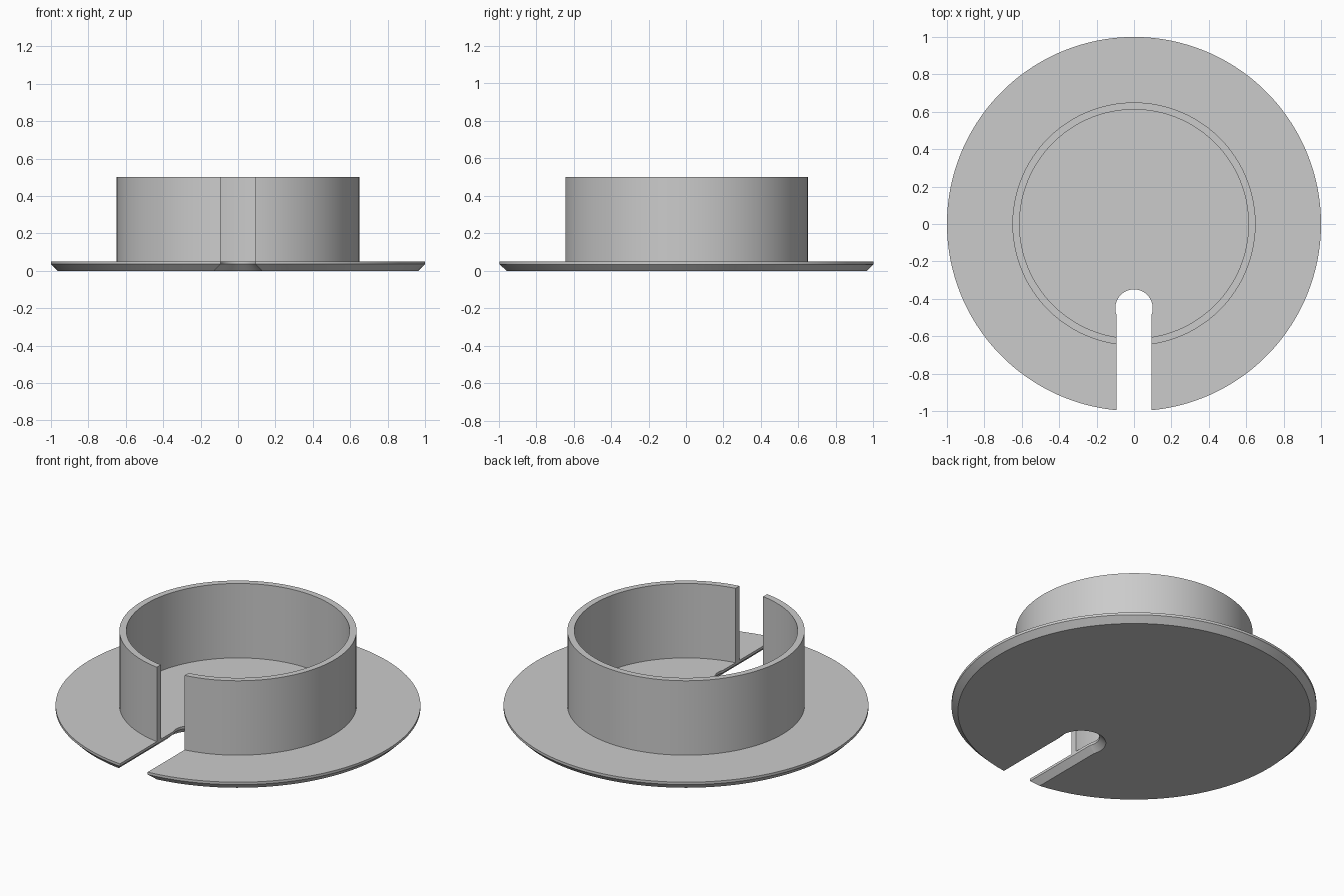
import bpy, bmesh
from math import sin, cos, asin, pi, radians

cube = bpy.data.objects.get("Cube")
if cube:
    bpy.data.objects.remove(cube, do_unlink=True)

SLOT = 0.093       # half width of the cable slot
HOLE_R = 0.1       # rounded end of the slot
HOLE_Y = -0.45
CHAMFER = 0.035
SEGMENTS = 128

grey = bpy.data.materials.new("light_grey_plastic")
grey.use_nodes = True
grey.diffuse_color = (0.6, 0.6, 0.6, 1)
grey.node_tree.nodes["Principled BSDF"].inputs["Base Color"].default_value = (0.6, 0.6, 0.6, 1)


def arc(radius, half_gap, y=0.0):
    """Points round a circle that is open at the front by the slot width."""
    start = asin(half_gap / radius)
    step = (2 * pi - 2 * start) / SEGMENTS
    angles = [start + step * i for i in range(SEGMENTS + 1)]
    return [(radius * sin(a), y - radius * cos(a)) for a in angles]


def cap(bm, ring):
    """Fill an outline with a strip of quads from its outer to its inner arc."""
    last = len(ring) - 1
    for i in range(SEGMENTS):
        bm.faces.new((ring[i], ring[i + 1], ring[last - i - 1], ring[last - i]))


def loft(name, layers):
    """Join matching outlines, given as (z, points), into a closed solid."""
    bm = bmesh.new()
    rings = [[bm.verts.new((x, y, z)) for x, y in pts] for z, pts in layers]
    for low, high in zip(rings, rings[1:]):
        for i in range(len(low)):
            j = (i + 1) % len(low)
            bm.faces.new((low[i], low[j], high[j], high[i]))
    cap(bm, rings[-1])
    cap(bm, rings[0])
    bmesh.ops.recalc_face_normals(bm, faces=bm.faces)
    mesh = bpy.data.meshes.new(name)
    bm.to_mesh(mesh)
    bm.free()
    mesh.materials.append(grey)
    obj = bpy.data.objects.new(name, mesh)
    bpy.context.collection.objects.link(obj)
    bpy.ops.object.select_all(action='DESELECT')
    obj.select_set(True)
    bpy.context.view_layer.objects.active = obj
    bpy.ops.object.shade_smooth_by_angle(angle=radians(30))


def flange_outline(inset):
    gap = SLOT + inset
    return arc(1 - inset, gap) + arc(HOLE_R + inset, gap, HOLE_Y)[::-1]


# Slotted disc with a chamfered underside
loft("flange", [(0, flange_outline(CHAMFER)),
                (CHAMFER, flange_outline(0)),
                (0.05, flange_outline(0))])

# Open collar, its foot sunk slightly into the disc
collar_outline = arc(0.65, SLOT) + arc(0.612, SLOT)[::-1]
loft("collar", [(0.045, collar_outline), (0.5, collar_outline)])
